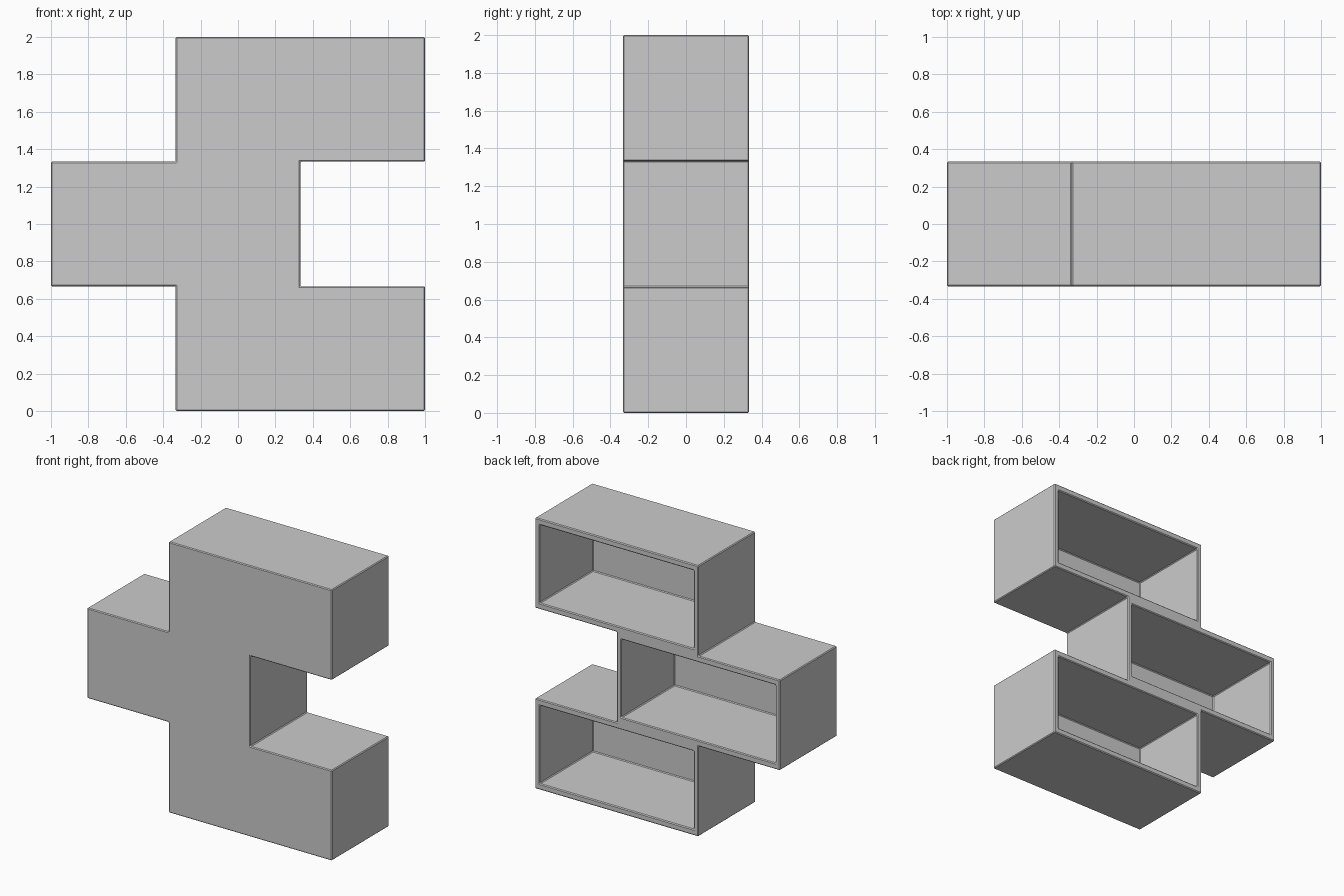
import bpy, bmesh

if "Cube" in bpy.data.objects:
    bpy.data.objects.remove(bpy.data.objects["Cube"])

T = 1 / 3          # grid module
WX, WY, WZ = 0.037, 0.045, 0.045   # wall thickness


def finish(bm, name):
    bmesh.ops.recalc_face_normals(bm, faces=bm.faces)
    mesh = bpy.data.meshes.new(name)
    bm.to_mesh(mesh)
    bm.free()
    obj = bpy.data.objects.new(name, mesh)
    bpy.context.collection.objects.link(obj)
    return obj


def extrude_outline(bm, pts, y0, y1):
    face = bm.faces.new([bm.verts.new((x, y0, z)) for x, z in pts])
    out = bmesh.ops.extrude_face_region(bm, geom=[face])
    for v in out["geom"]:
        if isinstance(v, bmesh.types.BMVert):
            v.co.y = y1


# Staggered shelf body: three boxes fused into one outline
bm = bmesh.new()
outline = [(-T, 0), (1, 0), (1, 2 * T), (T, 2 * T), (T, 4 * T), (1, 4 * T),
           (1, 2), (-T, 2), (-T, 4 * T), (-1, 4 * T), (-1, 2 * T), (-T, 2 * T)]
extrude_outline(bm, outline, -T, T)
shelf = finish(bm, "staggered_shelf")

# Compartment cutters, open at the back
bm = bmesh.new()
for i, x0 in enumerate((-T, -1, -T)):
    a, b = x0 + WX, x0 + 4 * T - WX
    c, d = i * 2 * T + WZ, (i + 1) * 2 * T - WZ
    extrude_outline(bm, [(a, c), (b, c), (b, d), (a, d)], -T + WY, T + 0.2)
cutter = finish(bm, "compartment_cutters")
cutter.hide_render = True
cutter.hide_viewport = True

cut = shelf.modifiers.new("compartments", "BOOLEAN")
cut.operation = "DIFFERENCE"
cut.solver = "EXACT"
cut.object = cutter

# Tiny chamfer on all edges
bevel = shelf.modifiers.new("edge_chamfer", "BEVEL")
bevel.width = 0.006
bevel.segments = 1
bevel.limit_method = "ANGLE"
